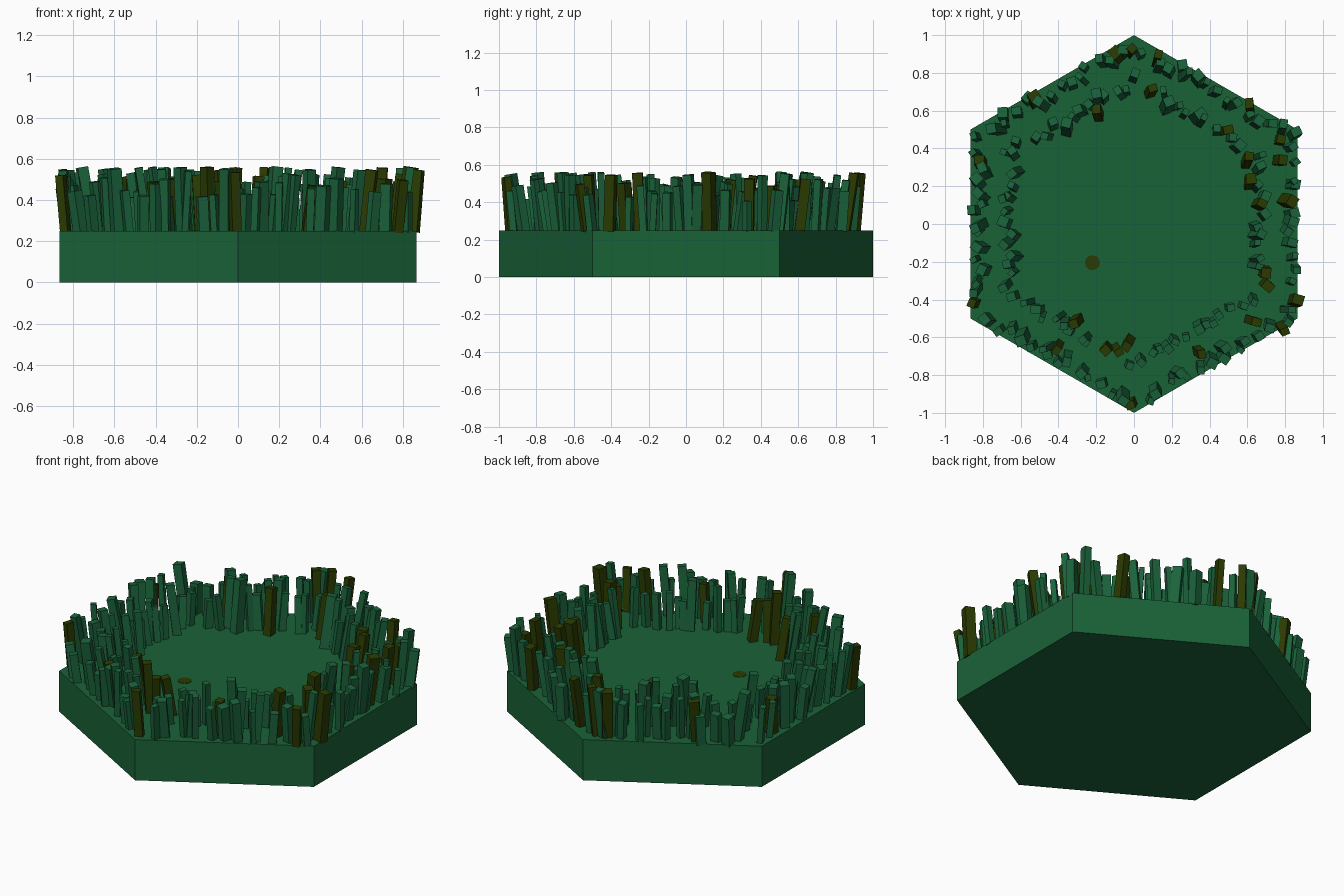
import bpy, bmesh, math, random
from mathutils import Vector, Matrix

if "Cube" in bpy.data.objects:
    bpy.data.objects.remove(bpy.data.objects["Cube"])

random.seed(11)
TOP = 0.25


def material(name, color):
    m = bpy.data.materials.new(name)
    m.diffuse_color = (*color, 1)
    m.use_nodes = True
    m.node_tree.nodes["Principled BSDF"].inputs["Base Color"].default_value = m.diffuse_color
    return m


turf = material("turf green", (0.0100, 0.122, 0.039))
leaf = material("blade green", (0.0105, 0.125, 0.044))
olive = material("olive", (0.023, 0.044, 0.0005))


def finish(bm, name, mat):
    bmesh.ops.recalc_face_normals(bm, faces=bm.faces)
    me = bpy.data.meshes.new(name)
    bm.to_mesh(me)
    bm.free()
    me.materials.append(mat)
    ob = bpy.data.objects.new(name, me)
    bpy.context.collection.objects.link(ob)
    return ob


def prism(name, sides, radius, z0, z1, mat, x=0, y=0, turn=0):
    bm = bmesh.new()
    bmesh.ops.create_cone(
        bm, cap_ends=True, segments=sides, radius1=radius, radius2=radius, depth=z1 - z0,
        matrix=Matrix.Translation((x, y, (z0 + z1) / 2)) @ Matrix.Rotation(turn, 4, 'Z'))
    return finish(bm, name, mat)


def add_blade(bm, x, y, width, height):
    """Thin square post with its tip at x, y, leaning outward."""
    out = Vector((x, y, 0)).normalized()
    side = Vector((-out.y, out.x, 0))
    tip = Vector((x, y, TOP + height - 0.005))
    foot = Vector((x, y, TOP - 0.006)) - out * height * random.uniform(0.06, 0.17)
    foot += side * height * random.uniform(-0.1, 0.1)
    axis = tip - foot
    spin = Matrix.Rotation(random.uniform(0, math.pi), 4, 'Z')
    turn = Vector((0, 0, 1)).rotation_difference(axis).to_matrix().to_4x4()
    size = Matrix.Diagonal((width, width * random.uniform(0.8, 1.0), axis.length, 1))
    bmesh.ops.create_cube(
        bm, size=1, matrix=Matrix.Translation((foot + tip) / 2) @ turn @ spin @ size)


# Hexagonal ground tile with points toward +y and -y
prism("ground_tile", 6, 1.0, 0, TOP, turf)

# Small flat spot on the turf
prism("ground_spot", 12, 0.04, TOP - 0.004, TOP + 0.002, olive, -0.22, -0.205)

# Scattered olive blades
olive_tips = [(-0.2, 0.61), (0.1, 0.72), (0.61, 0.36), (0.61, 0.64), (0.78, 0.45),
              (0.79, 0.34), (0.84, 0.12), (0.68, 0.11), (0.87, -0.4), (0.71, -0.33),
              (0.8, -0.57), (0.36, -0.69), (-0.02, -0.96), (-0.04, -0.65), (-0.32, -0.53),
              (-0.41, -0.67), (-0.86, -0.42), (-0.53, 0.68), (-0.1, 0.91), (0.13, 0.9),
              (-0.01, 0.93), (0.5, 0.5), (0.65, -0.52), (-0.08, -0.68), (-0.82, 0.34),
              (0.62, 0.24), (0.7, -0.26), (-0.15, -0.67)]
bm = bmesh.new()
for x, y in olive_tips:
    add_blade(bm, x, y, random.uniform(0.044, 0.06), random.uniform(0.22, 0.315))
finish(bm, "olive_blades", olive)

# Two hexagonal rings of green blades
for name, apothem, count in (("outer_blades", 0.835, 88), ("inner_blades", 0.67, 78)):
    bm = bmesh.new()
    for i in range(count):
        a = 2 * math.pi * (i + random.uniform(-0.4, 0.4)) / count
        bend = (a + math.pi / 6) % (math.pi / 3) - math.pi / 6
        r = (apothem + random.uniform(-0.03, 0.03)) / math.cos(bend)
        x, y = r * math.cos(a), r * math.sin(a)
        if any(math.hypot(x - u, y - v) < 0.035 for u, v in olive_tips):
            continue
        add_blade(bm, x, y, random.uniform(0.032, 0.056), random.uniform(0.16, 0.315))
    finish(bm, name, leaf)
